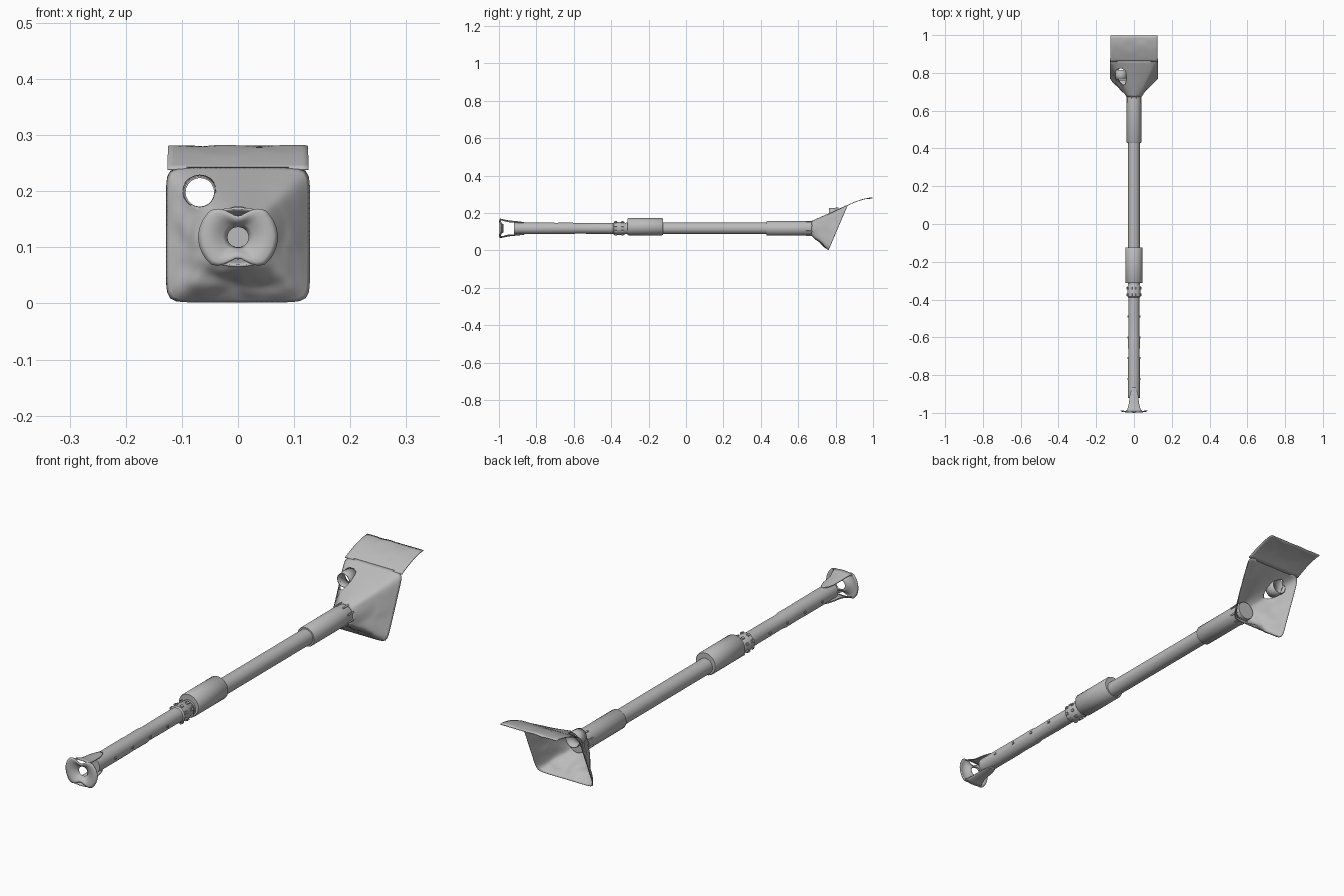
import bpy, bmesh, math
from mathutils import Vector, noise

if "Cube" in bpy.data.objects:
    bpy.data.objects.remove(bpy.data.objects["Cube"])

AX = 0.118  # height of the tube axis
grey = bpy.data.materials.new("plain grey")
grey.diffuse_color = (0.5, 0.5, 0.5, 1)
grey.use_nodes = True
grey.node_tree.nodes["Principled BSDF"].inputs["Base Color"].default_value = grey.diffuse_color


def finish(name, bm, thickness=0, angle=40):
    bmesh.ops.recalc_face_normals(bm, faces=bm.faces)
    me = bpy.data.meshes.new(name)
    bm.to_mesh(me)
    bm.free()
    ob = bpy.data.objects.new(name, me)
    bpy.context.collection.objects.link(ob)
    me.materials.append(grey)
    bpy.ops.object.select_all(action='DESELECT')
    ob.select_set(True)
    bpy.context.view_layer.objects.active = ob
    bpy.ops.object.shade_smooth_by_angle(angle=math.radians(angle))
    if thickness:
        mod = ob.modifiers.new("thickness", 'SOLIDIFY')
        mod.thickness = thickness
        mod.offset = 0
    return ob


def skin(bm, rows, closed):
    """Join rows of points into a sheet (or a tube if closed)."""
    vs = [[bm.verts.new(p) for p in r] for r in rows]
    n = len(vs[0])
    for a, b in zip(vs, vs[1:]):
        for i in range(n if closed else n - 1):
            j = (i + 1) % n
            bm.faces.new((a[i], a[j], b[j], b[i]))
    return vs


def lathe(name, profile, x=0, z=AX, n=32, caps=True, thickness=0):
    """Revolve (y, radius) pairs around a line along y."""
    bm = bmesh.new()
    ang = [2 * math.pi * i / n for i in range(n)]
    vs = skin(bm, [[(x + r * math.cos(a), y, z + r * math.sin(a)) for a in ang]
                   for y, r in profile], True)
    if caps:
        bm.faces.new(vs[0])
        bm.faces.new(vs[-1])
    return finish(name, bm, thickness)


def box(bm, centre, size, roll=0):
    r = bmesh.ops.create_cube(bm, size=1)
    c, s = math.cos(roll), math.sin(roll)
    for v in r['verts']:
        p = Vector((v.co.x * size[0], v.co.y * size[1], v.co.z * size[2]))
        v.co = Vector(centre) + Vector((p.x * c - p.z * s, p.y, p.x * s + p.z * c))


# Tubes and sleeves along the axis
lathe("front_tube", [(-0.92, .031), (-0.72, .031), (-0.70, .030), (-0.61, .031),
                     (-0.59, .028), (-0.50, .029), (-0.39, .029), (-0.385, .034),
                     (-0.33, .034), (-0.325, .030), (-0.30, .030)])
lathe("main_tube", [(-0.32, .031), (0.46, .031)])
lathe("collar", [(-0.312, .043), (-0.308, .046), (-0.128, .046), (-0.124, .043)], z=0.127)
lathe("rear_sleeve", [(0.43, .037), (0.433, .039), (0.66, .039), (0.69, .036)])

# Small studs on both sides, and clamp tabs on the ring behind the collar
bm = bmesh.new()
for side in (-1, 1):
    for y in (-0.82, -0.71, -0.60, -0.49):
        box(bm, (side * .030, y, AX), (.007, .010, .008))
for y in (-0.375, -0.34):
    for k in range(8):
        a = math.pi * (k + .5) / 4
        box(bm, (.035 * math.cos(a), y, AX + .035 * math.sin(a)), (.009, .012, .010), a)
finish("studs", bm)

# Straps where the hood is gathered onto the sleeve
bm = bmesh.new()
for k in range(8):
    a = math.pi * (k + .5) / 4
    box(bm, (.040 * math.cos(a), 0.66, AX + .040 * math.sin(a)), (.006, .035, .006), a)
finish("hood_straps", bm)


# Butterfly shaped front plate with a round hole
def wing_radius(a):
    """Plate radius, by angle from the horizontal."""
    pts = [(0, .070), (25, .069), (45, .0675), (55, .061), (70, .046), (80, .039), (90, .037)]
    d = math.degrees(math.asin(min(1, abs(math.sin(a)))))
    for (a0, r0), (a1, r1) in zip(pts, pts[1:]):
        if d <= a1 + 1e-4:
            return r0 + (r1 - r0) * (d - a0) / (a1 - a0)
    return pts[-1][1]


bm = bmesh.new()
rows = []
for j in range(7):
    q = j / 6
    row = []
    for i in range(72):
        a = 2 * math.pi * i / 72
        r = .02 + (wing_radius(a) - .02) * q
        y = -0.978 - .019 * math.sin(q * math.pi * .6) + .008 * q ** 3 * math.cos(a) ** 2
        row.append((r * math.cos(a), y, AX + r * math.sin(a)))
    rows.append(row)
skin(bm, rows, True)
finish("front_plate", bm, .005)

# Upper and lower flared prongs joining the plate to the tube
for side, name in ((1, "upper_prong"), (-1, "lower_prong")):
    bm = bmesh.new()
    rows = []
    for y, w, h in ((-0.865, .005, .032), (-0.875, .013, .033), (-0.90, .021, .036),
                    (-0.95, .026, .041), (-0.98, .034, .047), (-0.995, .044, .051)):
        rows.append([(w * u, y, AX + side * (h - 9 * (w * u) ** 2 * (1 if y > -0.96 else .4)))
                     for u in [k / 5 - 1 for k in range(11)]])
    skin(bm, rows, False)
    finish(name, bm, .004)


# Crumpled hood, from a round neck to a slanted rectangular mouth
def crumple(p, amount):
    n = noise.noise(p * 14) + .5 * noise.noise(p * 32)
    return p + Vector((n * .3, n, n * .4)) * amount


bm = bmesh.new()
rows = []
for j in range(19):
    t = j / 18
    row = []
    for i in range(96):
        a = 2 * math.pi * i / 96
        c, s = math.cos(a), math.sin(a)
        k = (abs(c) ** 12 + abs(s) ** 12) ** (-1 / 12)
        v = (s * k + 1) / 2
        neck = Vector((.038 * c, 0.672, AX + .038 * s))
        mouth = Vector((.127 * c * k, 0.762 + .102 * v, .003 + .239 * v))
        p = neck.lerp(mouth, t)
        row.append(crumple(p, .045 * t * (1 - t)))
    rows.append(row)
skin(bm, rows, True)
hood = finish("hood", bm, .003, 60)

# Lip curving back from the top edge of the mouth
bm = bmesh.new()
rows = []
for j in range(11):
    s = j / 10
    row = []
    for i in range(25):
        u = i / 12 - 1
        ripple = .003 * noise.noise(Vector((u * 3, s * 4, 2))) * s
        row.append((u * (.126 - .002 * s), 0.858 + .140 * s,
                    .239 + .041 * math.sin(s * math.pi / 2) + ripple))
    rows.append(row)
skin(bm, rows, False)
finish("hood_lip", bm, .003)

# Round port through the upper left of the hood
cutter = lathe("port_cutter", [(0.62, .026), (1.02, .026)], x=-.068, z=.198)
cutter.hide_render = True
cutter.hide_viewport = True
cut = hood.modifiers.new("port", 'BOOLEAN')
cut.operation = 'DIFFERENCE'
cut.solver = 'EXACT'
cut.object = cutter
lathe("port_rim", [(0.765, .027), (0.785, .028), (0.815, .030)], x=-.068, z=.198,
      n=20, caps=False, thickness=.003)
